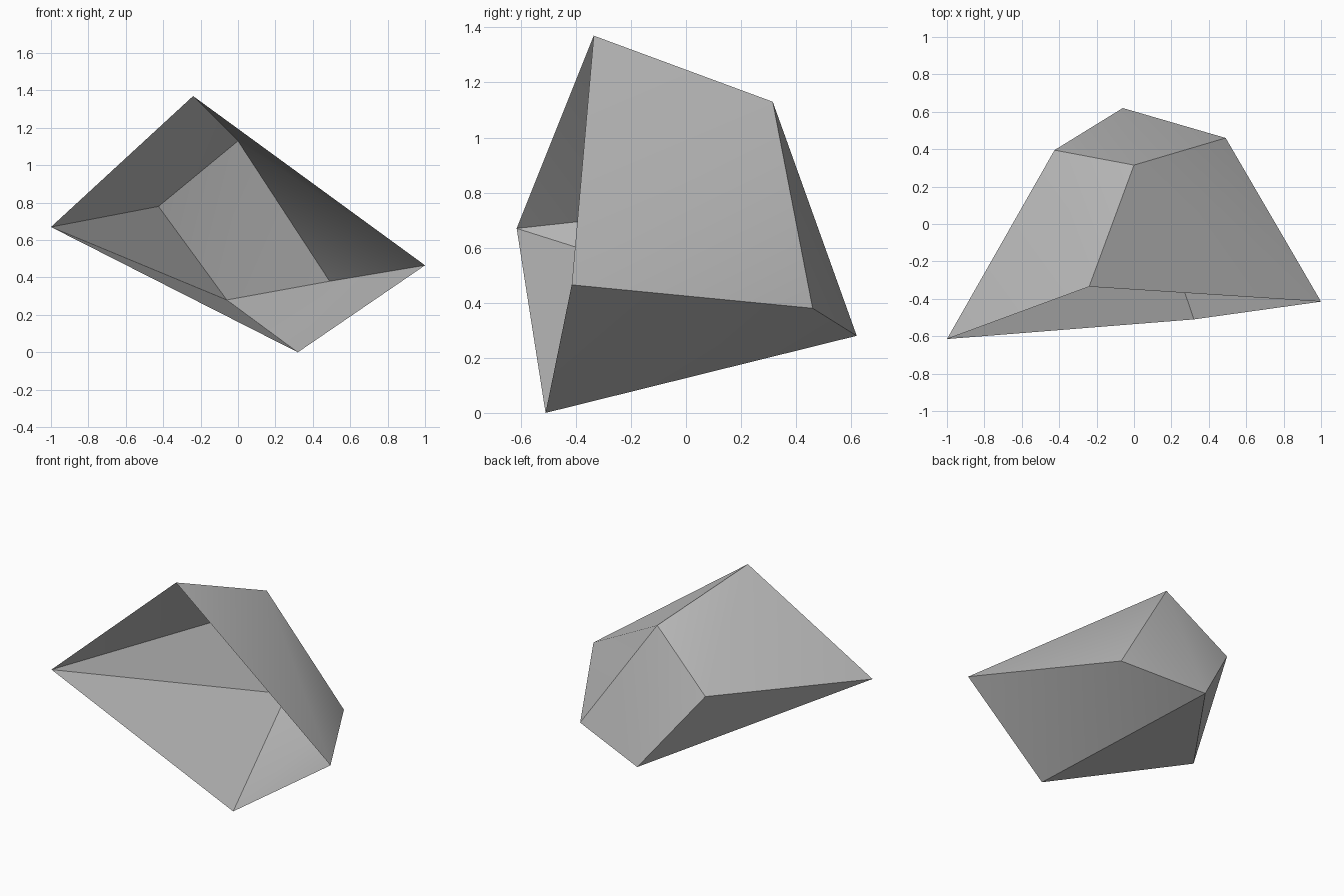
import bpy
import bmesh

if "Cube" in bpy.data.objects:
    bpy.data.objects.remove(bpy.data.objects["Cube"], do_unlink=True)

# Single plain grey
grey = bpy.data.materials.new("stone_grey")
grey.use_nodes = True
colour = (0.5, 0.5, 0.5, 1.0)
grey.diffuse_color = colour
grey.node_tree.nodes["Principled BSDF"].inputs["Base Color"].default_value = colour

# Corners of the skewed shell: a, b, g, h rim the open front; c, d, e, f the back
corners = {
    "a": (-1.0, -0.615, 0.67),
    "b": (-0.24, -0.335, 1.37),
    "c": (0.0, 0.315, 1.13),
    "d": (-0.425, 0.395, 0.78),
    "e": (-0.06, 0.62, 0.28),
    "f": (0.49, 0.46, 0.38),
    "g": (1.0, -0.415, 0.465),
    "h": (0.32, -0.51, 0.0),
}

# Each wall is a pair of triangles folded outward along its diagonal
walls = {
    "upper_right": ("abd", "bcd"),
    "upper_left": ("cbg", "cgf"),
    "back": ("dce", "cfe"),
    "lower_right": ("ade", "aeh"),
    "lower_left": ("hef", "hfg"),
}

bm = bmesh.new()
verts = {name: bm.verts.new(co) for name, co in corners.items()}
for pair in walls.values():
    for tri in pair:
        bm.faces.new([verts[k] for k in tri])
bm.normal_update()

mesh = bpy.data.meshes.new("rock_shell")
bm.to_mesh(mesh)
bm.free()
mesh.materials.append(grey)

shell = bpy.data.objects.new("rock_shell", mesh)
bpy.context.collection.objects.link(shell)

# Blend the gentle folds, keep the strong edges sharp
bpy.ops.object.select_all(action="DESELECT")
shell.select_set(True)
bpy.context.view_layer.objects.active = shell
bpy.ops.object.shade_smooth_by_angle(angle=0.5236)
